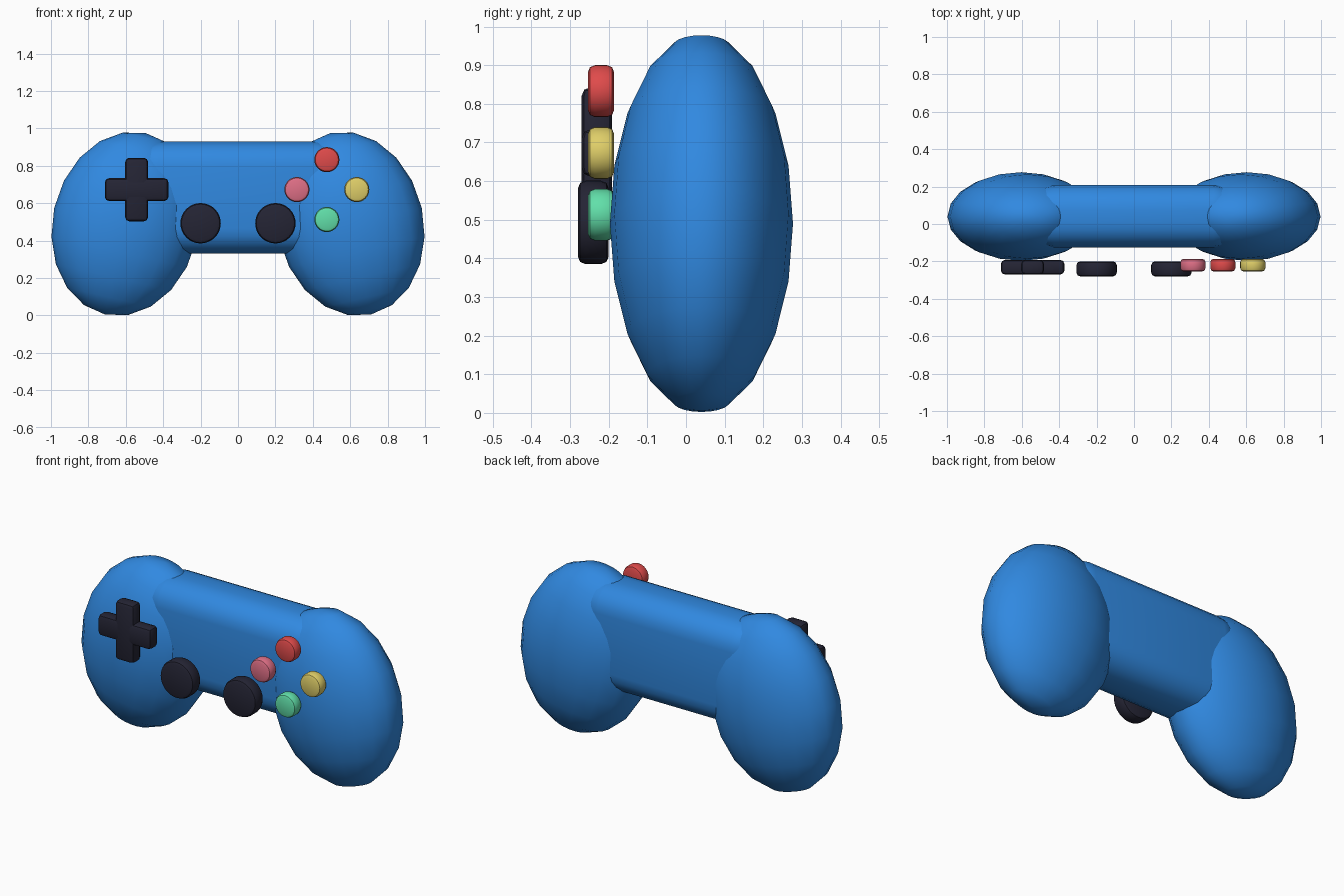
import bpy, math

if "Cube" in bpy.data.objects:
    bpy.data.objects.remove(bpy.data.objects["Cube"])


def material(name, rgb):
    m = bpy.data.materials.new(name)
    m.diffuse_color = (*rgb, 1)
    m.use_nodes = True
    m.node_tree.nodes["Principled BSDF"].inputs["Base Color"].default_value = m.diffuse_color
    return m


BLUE = material("blue", (0.03, 0.25, 0.75))
DARK = material("dark", (0.018, 0.018, 0.035))
RED = material("red", (0.74, 0.07, 0.07))
PINK = material("pink", (0.74, 0.16, 0.24))
YELLOW = material("yellow", (0.74, 0.62, 0.14))
GREEN = material("green", (0.12, 0.74, 0.40))


def finish(name, mat, bevel=0, segments=2, angle=40):
    ob = bpy.context.object
    ob.name = name
    ob.data.materials.append(mat)
    bpy.ops.object.transform_apply(location=False, rotation=True, scale=True)
    if bevel:
        mod = ob.modifiers.new("bevel", 'BEVEL')
        mod.width = bevel
        mod.segments = segments
        mod.limit_method = 'ANGLE'
        bpy.ops.object.modifier_apply(modifier=mod.name)
    bpy.ops.object.shade_smooth_by_angle(angle=math.radians(angle))
    return ob


def box(name, loc, size, mat, bevel, segments=2):
    bpy.ops.mesh.primitive_cube_add(size=1, location=loc)
    bpy.context.object.scale = size
    return finish(name, mat, bevel, segments)


def disc(name, loc, radius, depth, mat, bevel):
    bpy.ops.mesh.primitive_cylinder_add(vertices=32, radius=radius, depth=depth,
                                        location=loc, rotation=(math.pi / 2, 0, 0))
    return finish(name, mat, bevel)


# Central body with rounded edges
box("body", (0, 0.042, 0.63), (1.12, 0.335, 0.60), BLUE, 0.135, 5)

# Tilted egg-shaped grips, tops leaning inwards
for side, label in ((-1, "left"), (1, "right")):
    bpy.ops.mesh.primitive_uv_sphere_add(segments=20, ring_count=10, radius=1,
                                         location=(side * 0.602, 0.04, 0.49),
                                         rotation=(0, -side * 0.22, 0))
    bpy.context.object.scale = (0.39, 0.237, 0.497)
    finish(label + "_grip", BLUE, angle=60)
    # Thumbstick
    disc(label + "_thumbstick", (side * 0.2, -0.24, 0.493), 0.108, 0.08, DARK, 0.02)

# Direction pad: two crossed bars
box("direction_pad_horizontal", (-0.542, -0.231, 0.673), (0.34, 0.078, 0.122), DARK, 0.022)
box("direction_pad_vertical", (-0.542, -0.231, 0.673), (0.122, 0.078, 0.34), DARK, 0.022)

# Four round action buttons in a diamond
for i, (name, mat) in enumerate((("right_button", YELLOW), ("top_button", RED),
                                 ("left_button", PINK), ("bottom_button", GREEN))):
    a = i * math.pi / 2
    disc(name, (0.475 + 0.16 * math.cos(a), -0.22, 0.673 + 0.16 * math.sin(a)),
         0.067, 0.068, mat, 0.018)
